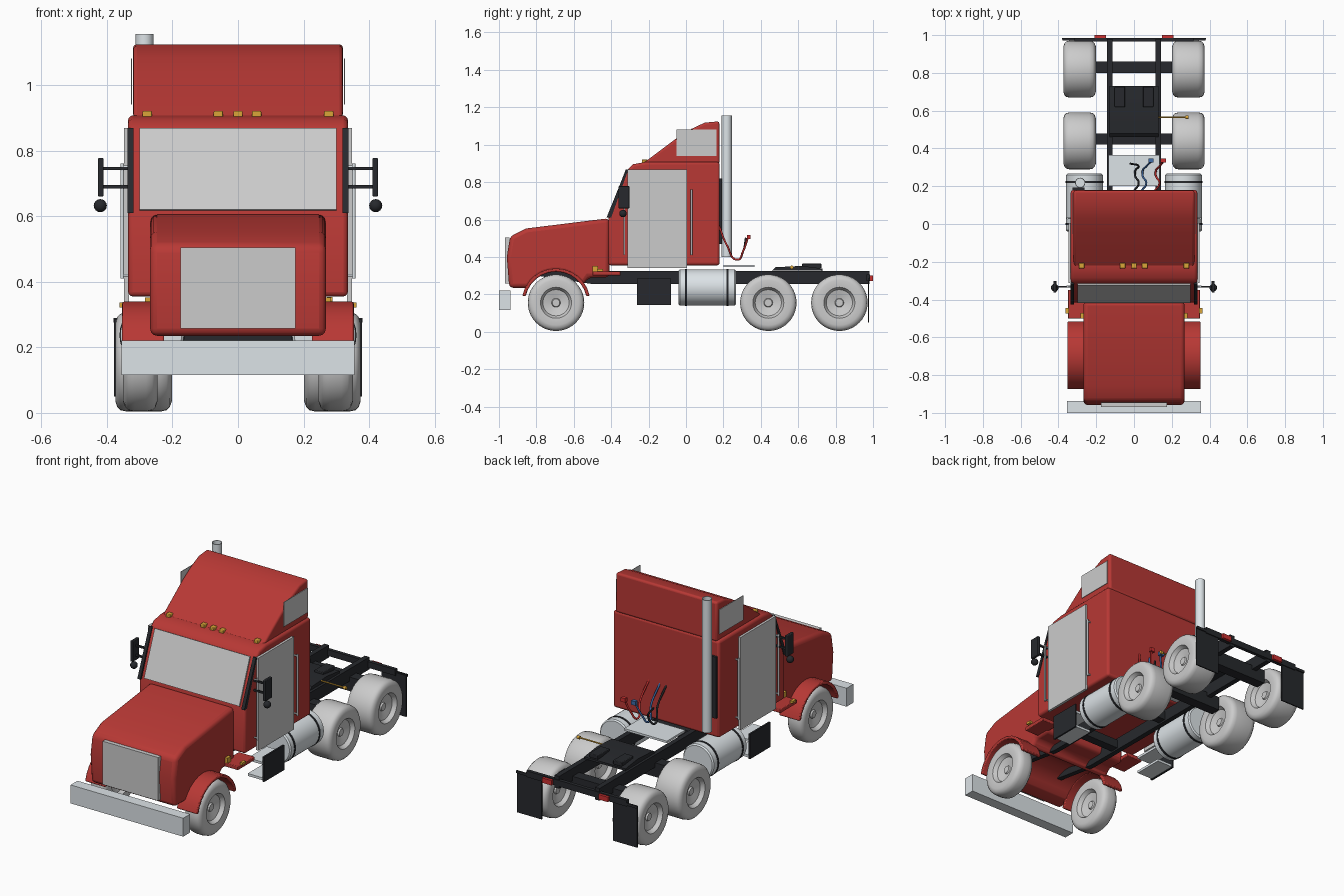
import bpy, bmesh, math
from mathutils import Vector

if "Cube" in bpy.data.objects:
    bpy.data.objects.remove(bpy.data.objects["Cube"])


def mat(name, r, g, b):
    m = bpy.data.materials.new(name)
    m.diffuse_color = (r, g, b, 1)
    m.use_nodes = True
    m.node_tree.nodes["Principled BSDF"].inputs["Base Color"].default_value = m.diffuse_color
    return m


RED = mat("red_paint", 0.48, 0.04, 0.035)
BLACK = mat("black", 0.02, 0.022, 0.026)
CHROME = mat("chrome", 0.72, 0.77, 0.8)
AMBER = mat("amber", 0.7, 0.38, 0.04)
LAMP = mat("lamp_red", 0.6, 0.03, 0.03)
BLUE = mat("hose_blue", 0.05, 0.15, 0.4)


def finish(bm, name, m=None, bevel=0, segs=3, smooth=True):
    bmesh.ops.recalc_face_normals(bm, faces=bm.faces)
    me = bpy.data.meshes.new(name)
    bm.to_mesh(me)
    bm.free()
    ob = bpy.data.objects.new(name, me)
    bpy.context.collection.objects.link(ob)
    if m:
        me.materials.append(m)
    if bevel:
        mod = ob.modifiers.new("bevel", 'BEVEL')
        mod.width, mod.segments, mod.angle_limit = bevel, segs, math.radians(40)
        mod.limit_method = 'ANGLE'
    if smooth:
        bpy.ops.object.select_all(action='DESELECT')
        ob.select_set(True)
        bpy.context.view_layer.objects.active = ob
        bpy.ops.object.shade_smooth_by_angle(angle=math.radians(35))
    return ob


def box(name, x0, x1, y0, y1, z0, z1, m=None, bevel=0):
    bm = bmesh.new()
    bmesh.ops.create_cube(bm, size=1)
    for v in bm.verts:
        v.co = (x0 if v.co.x < 0 else x1, y0 if v.co.y < 0 else y1, z0 if v.co.z < 0 else z1)
    return finish(bm, name, m, bevel, smooth=False)


def side_profile(name, pts, x0, x1, m=None, bevel=0, segs=3):
    # extrude a (y, z) outline across x
    bm = bmesh.new()
    f = bm.faces.new([bm.verts.new((x0, y, z)) for y, z in pts])
    r = bmesh.ops.extrude_face_region(bm, geom=[f])
    for v in r["geom"]:
        if isinstance(v, bmesh.types.BMVert):
            v.co.x = x1
    return finish(bm, name, m, bevel, segs)


def lathe(name, prof, centre, axis, m=None, steps=40):
    # revolve (radius, offset) points round an axis
    bm = bmesh.new()
    side = {'X': Vector((0, 1, 0)), 'Y': Vector((0, 0, 1)), 'Z': Vector((1, 0, 0))}[axis]
    ax = {'X': Vector((1, 0, 0)), 'Y': Vector((0, 1, 0)), 'Z': Vector((0, 0, 1))}[axis]
    vs = [bm.verts.new(side * r + ax * t) for r, t in prof]
    es = [bm.edges.new(p) for p in zip(vs, vs[1:])]
    bmesh.ops.spin(bm, geom=vs + es, cent=(0, 0, 0), axis=ax, angle=2 * math.pi, steps=steps)
    bmesh.ops.remove_doubles(bm, verts=bm.verts, dist=1e-5)
    bmesh.ops.translate(bm, verts=bm.verts, vec=centre)
    return finish(bm, name, m)


def rod(name, r, a, b, centre, axis, m=None):
    return lathe(name, [(0, a), (r, a), (r, b), (0, b)], centre, axis, m, 28)


def tube(name, pts, r, m):
    cu = bpy.data.curves.new(name, 'CURVE')
    cu.dimensions, cu.bevel_depth, cu.bevel_resolution = '3D', r, 2
    cu.use_fill_caps = True
    sp = cu.splines.new('BEZIER')
    sp.bezier_points.add(len(pts) - 1)
    for p, c in zip(sp.bezier_points, pts):
        p.co = c
        p.handle_left_type = p.handle_right_type = 'AUTO'
    cu.materials.append(m)
    ob = bpy.data.objects.new(name, cu)
    bpy.context.collection.objects.link(ob)


# cab, roof fairing and hood
side_profile("cab", [(-0.415, 0.355), (-0.415, 0.605), (-0.315, 0.865), (-0.285, 0.895), (-0.22, 0.907),
                     (0.18, 0.907), (0.18, 0.355)], -0.335, 0.335, RED, 0.014)
side_profile("roof_fairing", [(-0.23, 0.9), (-0.05, 1.035), (0.03, 1.085), (0.1, 1.118), (0.178, 1.125),
                              (0.18, 0.9)], -0.32, 0.32, RED, 0.012)
arch = [(-0.695 + 0.168 * math.cos(a), 0.155 + 0.168 * math.sin(a))
        for a in [math.radians(150 - i * 13) for i in range(10)]]
side_profile("hood", [(-0.945, 0.235), (-0.958, 0.4), (-0.94, 0.51), (-0.855, 0.552), (-0.41, 0.607),
                      (-0.41, 0.29), (-0.52, 0.29)] + arch[::-1] + [(-0.85, 0.235)],
             -0.268, 0.268, RED, 0.022)

# glass and grille panels
box("grille", -0.175, 0.175, -0.968, -0.945, 0.258, 0.505)
side_profile("windshield", [(-0.418, 0.62), (-0.322, 0.868), (-0.315, 0.865), (-0.411, 0.617)], -0.3, 0.3)

# front bumper
box("bumper", -0.355, 0.355, -1.0, -0.938, 0.115, 0.22, CHROME)

# tyre with dished rim on both faces
def wheel(name, x, y, w, r=0.151):
    h = w / 2
    half = [(0, h - 0.03), (0.02, h - 0.03), (0.024, h - 0.038), (0.07, h - 0.026), (0.083, h - 0.004),
            (0.09, h - 0.004), (0.12, h), (r - 0.014, h - 0.006), (r - 0.004, h - 0.016), (r, h - 0.035)]
    lathe(name, half + [(a, -b) for a, b in half[::-1]], (x, y, 0.155), 'X')


for s in (-1, 1):
    def mbox(name, x0, x1, *a, **k):
        return box(name, *sorted((s * x0, s * x1)), *a, **k)

    # wheels
    wheel("front_wheel", s * 0.298, -0.695, 0.105)
    for y in (0.44, 0.82):
        wheel("rear_wheel", s * 0.288, y, 0.172)

    # front fender arch with rear ledge
    angs = [math.radians(168 - i * 13) for i in range(13)]
    ring = [(-0.695 + 0.184 * math.cos(a), 0.155 + 0.184 * math.sin(a)) for a in angs]
    ring += [(-0.695 + 0.166 * math.cos(a), 0.155 + 0.166 * math.sin(a)) for a in angs[::-1]]
    side_profile("fender", ring, s * 0.225, s * 0.353, RED, 0.005, 2)
    mbox("fender_ledge", 0.25, 0.35, -0.5, -0.35, 0.3, 0.322, RED, bevel=0.004)
    mbox("fender_marker", 0.345, 0.362, -0.475, -0.445, 0.322, 0.336, AMBER)
    mbox("hood_marker", 0.268, 0.284, -0.5, -0.47, 0.322, 0.352, AMBER)

    # doors, sleeper windows, pillars and grab handles
    mbox("door", 0.333, 0.348, -0.312, 0.005, 0.34, 0.868)
    mbox("sleeper_window", 0.323, 0.326, -0.052, 0.163, 0.94, 1.08)
    side_profile("pillar", [(-0.425, 0.61), (-0.32, 0.868), (-0.308, 0.868), (-0.4, 0.61)],
                 s * 0.318, s * 0.337, BLACK)
    for y in (-0.33, 0.03):
        rod("grab_handle", 0.005, 0.41, 0.76, (s * 0.353, y, 0), 'Z', CHROME)
        for z in (0.42, 0.75):
            rod("handle_mount", 0.004, 0.33, 0.353, (0, y, z), 'X', CHROME) if s > 0 else \
                rod("handle_mount", 0.004, -0.353, -0.33, (0, y, z), 'X', CHROME)

    # mirrors
    mbox("mirror", 0.41, 0.427, -0.362, -0.302, 0.66, 0.778, BLACK, bevel=0.004)
    for z in (0.69, 0.745):
        mbox("mirror_arm", 0.33, 0.415, -0.337, -0.327, z - 0.005, z + 0.005, BLACK)
    ball = [(0.02 * math.sin(i * math.pi / 8), -0.02 * math.cos(i * math.pi / 8)) for i in range(9)]
    lathe("round_mirror", ball, (s * 0.42, -0.337, 0.632), 'Z', BLACK, 20)

    # fuel tanks with straps
    lathe("fuel_tank", [(0, -0.04), (0.09, -0.04), (0.097, -0.033), (0.097, 0.26), (0.09, 0.267), (0, 0.267)],
          (s * 0.262, 0, 0.237), 'Y', CHROME)
    for y in (0.0, 0.222):
        rod("tank_strap", 0.0995, y - 0.006, y + 0.006, (s * 0.262, 0, 0.237), 'Y', BLACK)

    # steps under the door
    mbox("step_panel", 0.338, 0.348, -0.262, -0.08, 0.142, 0.284, BLACK)
    for z in (0.146, 0.235):
        mbox("step", 0.24, 0.338, -0.255, -0.085, z, z + 0.014, CHROME)

    # chassis rail, mud flap and tail light
    side_profile("frame_rail", [(-0.8, 0.3), (-0.8, 0.325), (0.98, 0.325), (0.98, 0.255), (-0.5, 0.255)],
                 s * 0.113, s * 0.142, BLACK)
    mbox("mud_flap", 0.225, 0.378, 0.972, 0.979, 0.05, 0.285, BLACK)
    mbox("tail_light", 0.148, 0.208, 0.982, 1.0, 0.272, 0.3, LAMP)

# crossmembers and axles
box("rear_bar", -0.315, 0.315, 0.965, 0.985, 0.27, 0.305, BLACK)
box("flap_hanger", -0.38, 0.38, 0.978, 0.985, 0.275, 0.29, BLACK)
for y in (0.45, 0.83):
    box("axle_beam", -0.2, 0.2, y - 0.03, y + 0.03, 0.2, 0.28, BLACK)
for y in (-0.3, 0.1):
    box("crossmember", -0.12, 0.12, y - 0.025, y + 0.025, 0.265, 0.315, BLACK)

# coupling plate with ramps and release lever
side_profile("coupling_plate", [(0.46, 0.328), (0.48, 0.345), (0.62, 0.352), (0.73, 0.338), (0.73, 0.326)],
             -0.13, 0.13, BLACK)
for x in (-0.075, 0.075):
    box("coupling_ramp", x - 0.028, x + 0.028, 0.62, 0.725, 0.34, 0.364, BLACK, 0.004)
rod("release_lever", 0.004, 0.12, 0.28, (0, 0.565, 0.345), 'X', AMBER)
rod("lever_knob", 0.009, 0.272, 0.288, (0, 0.565, 0.345), 'X', AMBER)

# deck plate behind the cab
box("deck_plate", -0.135, 0.135, 0.2, 0.365, 0.346, 0.358, CHROME)

# exhaust stack and its mount
lathe("exhaust_stack", [(0, 0.4), (0.027, 0.4), (0.027, 1.155), (0.023, 1.155), (0.023, 1.1), (0, 1.1)],
      (-0.285, 0.218, 0), 'Z', CHROME, 28)
box("stack_mount", -0.325, -0.262, 0.175, 0.193, 0.47, 0.82, BLACK)

# roof marker lights
for x in (-0.277, -0.06, 0, 0.057, 0.277):
    box("roof_marker", x - 0.014, x + 0.014, -0.236, -0.206, 0.9, 0.921, AMBER, 0.004)

# air hoses with connectors
for x, dx, y1, m in ((0.0, -0.02, 0.32, BLACK), (0.04, 0.05, 0.33, BLUE), (0.11, 0.045, 0.33, LAMP)):
    tube("air_hose", [(x, 0.175, 0.57), (x + 0.025, 0.22, 0.46), (x + 0.005, 0.275, 0.385),
                      (x + 0.025, 0.305, 0.43), (x + dx, y1, 0.5)], 0.0055, m if m != LAMP else LAMP)
    if m != BLACK:
        box("hose_connector", x + dx - 0.014, x + dx + 0.014, y1 - 0.004, y1 + 0.016, 0.495, 0.518, m)
